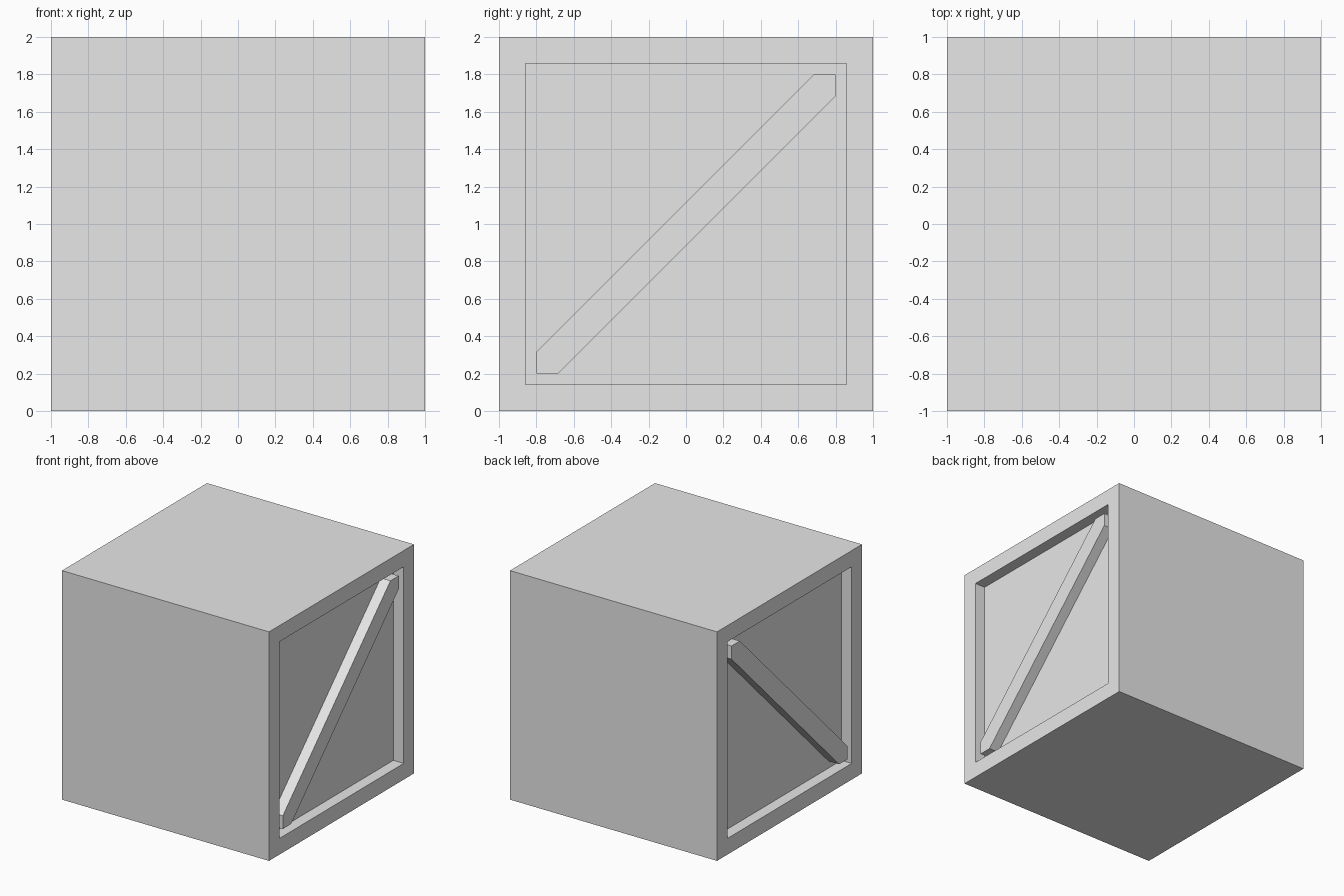
import bpy, bmesh

if "Cube" in bpy.data.objects:
    bpy.data.objects.remove(bpy.data.objects["Cube"])

grey = bpy.data.materials.new("light_grey")
grey.diffuse_color = (0.8, 0.8, 0.8, 1)
grey.use_nodes = True
grey.node_tree.nodes["Principled BSDF"].inputs["Base Color"].default_value = grey.diffuse_color

DEPTH = 0.1   # recess depth
RIM = 0.2     # frame width around the recess


def add_object(name, bm):
    bmesh.ops.recalc_face_normals(bm, faces=bm.faces)
    mesh = bpy.data.meshes.new(name)
    bm.to_mesh(mesh)
    bm.free()
    mesh.materials.append(grey)
    obj = bpy.data.objects.new(name, mesh)
    bpy.context.collection.objects.link(obj)
    return obj


# Crate body: cube with a square recess in the left and right sides
bm = bmesh.new()
bmesh.ops.create_cube(bm, size=2)
bmesh.ops.translate(bm, verts=bm.verts, vec=(0, 0, 1))
bm.normal_update()
for face in [f for f in bm.faces if abs(f.normal.x) > 0.9]:
    inward = -face.normal * DEPTH
    bmesh.ops.inset_region(bm, faces=[face], thickness=RIM)
    floor = bmesh.ops.extrude_discrete_faces(bm, faces=[face])["faces"][0]
    bmesh.ops.translate(bm, verts=floor.verts, vec=inward)
add_object("crate_body", bm)


# Diagonal braces, fitted into the recess corners
def brace(name, x_inner, x_outer):
    profile = [(-0.8, 0.2), (-0.685, 0.2), (0.8, 1.685),
               (0.8, 1.8), (0.685, 1.8), (-0.8, 0.315)]
    bm = bmesh.new()
    face = bm.faces.new([bm.verts.new((x_inner, y, z)) for y, z in profile])
    ext = bmesh.ops.extrude_face_region(bm, geom=[face])["geom"]
    verts = [g for g in ext if isinstance(g, bmesh.types.BMVert)]
    bmesh.ops.translate(bm, verts=verts, vec=(x_outer - x_inner, 0, 0))
    add_object(name, bm)


brace("right_brace", 0.9, 0.993)
brace("left_brace", -0.9, -1.0)
